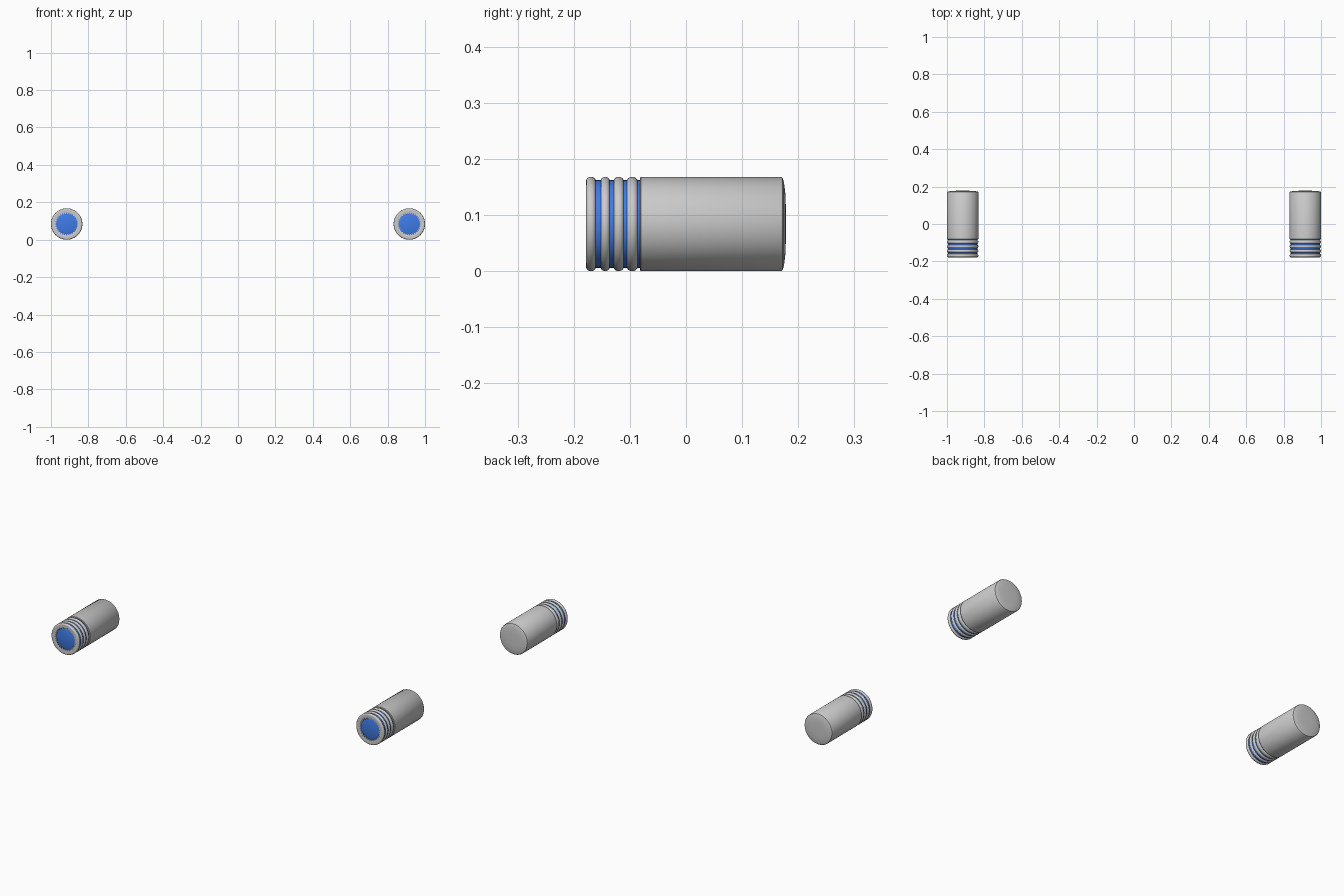
import bpy, bmesh, math

if "Cube" in bpy.data.objects:
    bpy.data.objects.remove(bpy.data.objects["Cube"])

R, CX, SEG = 0.084, 0.916, 64

blue = bpy.data.materials.new("blue")
blue.diffuse_color = (0.05, 0.2, 0.8, 1)
blue.use_nodes = True
blue.node_tree.nodes["Principled BSDF"].inputs["Base Color"].default_value = blue.diffuse_color


def lathe(name, profile, cx, closed=False, mat=None, teeth=()):
    """Spin (radius, y) points about the y axis; points in teeth alternate in radius."""
    bm = bmesh.new()
    rows = []
    for k, (r, y) in enumerate(profile):
        if r == 0:
            rows.append([bm.verts.new((0, y, 0))] * SEG)
            continue
        row = []
        for i in range(SEG):
            a = 2 * math.pi * i / SEG
            rr = r + (0.004 * (-1) ** i if k in teeth else 0)
            row.append(bm.verts.new((rr * math.cos(a), y, rr * math.sin(a))))
        rows.append(row)
    n = len(rows)
    for k in range(n if closed else n - 1):
        a, b = rows[k], rows[(k + 1) % n]
        for i in range(SEG):
            j = (i + 1) % SEG
            bm.faces.new(list(dict.fromkeys((a[i], a[j], b[j], b[i]))))
    bmesh.ops.recalc_face_normals(bm, faces=bm.faces)
    me = bpy.data.meshes.new(name)
    bm.to_mesh(me)
    bm.free()
    ob = bpy.data.objects.new(name, me)
    ob.location = (cx, 0, R)
    bpy.context.collection.objects.link(ob)
    if mat:
        me.materials.append(mat)
    bpy.ops.object.select_all(action='DESELECT')
    ob.select_set(True)
    bpy.context.view_layer.objects.active = ob
    bpy.ops.object.shade_smooth_by_angle(angle=math.radians(35))


def ring_profile(y0, y1, inner):
    """Rounded outer rim between y0 and y1."""
    m, h = (y0 + y1) / 2, (y1 - y0) / 2
    arc = [math.pi * t / 8 for t in range(9)]
    outer = [(R - h * 0.8 + h * 0.8 * math.sin(a), m - h * math.cos(a)) for a in arc]
    return [(inner, y0 + 0.003)] + outer + [(inner, y1)]


for side, cx in (("left", -CX), ("right", CX)):
    # main barrel with a shallow domed back
    lathe(side + "_barrel", [(0, -0.082), (R - 0.002, -0.082), (R, -0.080), (R, 0.169),
                             (R - 0.002, 0.172), (0.075, 0.1745), (0.055, 0.177),
                             (0.03, 0.178), (0, 0.178)], cx)
    # blue core, showing between the rings and as the front disc
    lathe(side + "_core", [(0, -0.171), (0.066, -0.171), (0.078, -0.165),
                           (0.078, -0.081), (0, -0.081)], cx, mat=blue)
    # front rim with a toothed inner edge
    lathe(side + "_front_rim", ring_profile(-0.178, -0.161, 0.058), cx, True, teeth=(0, 10))
    # grip rings
    for n, (y0, y1) in enumerate(((-0.152, -0.136), (-0.129, -0.111), (-0.106, -0.086))):
        lathe(f"{side}_grip_ring_{n + 1}", ring_profile(y0, y1, 0.074), cx, True)
